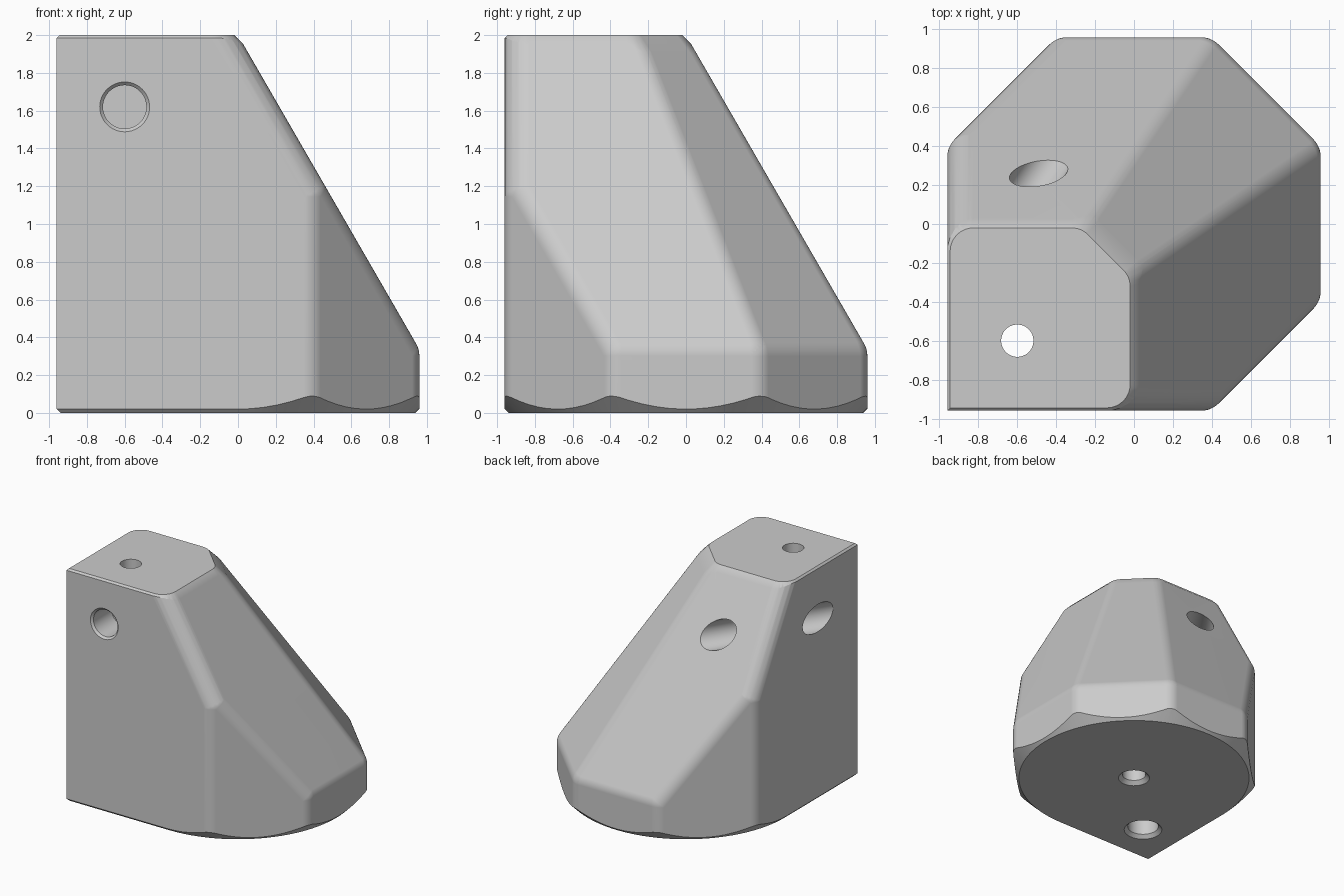
import bpy, bmesh, math
from itertools import combinations
from mathutils import Vector, Matrix

if "Cube" in bpy.data.objects:
    bpy.data.objects.remove(bpy.data.objects["Cube"], do_unlink=True)

HALF = 0.96      # half width of the base
FILLET = 0.13    # rounding of the outer edges
STEPS = 6        # facets per rounded edge


def new_object(name, bm):
    mesh = bpy.data.meshes.new(name)
    bmesh.ops.recalc_face_normals(bm, faces=bm.faces)
    bm.to_mesh(mesh)
    bm.free()
    obj = bpy.data.objects.new(name, mesh)
    bpy.context.collection.objects.link(obj)
    return obj


def hull(name, points):
    bm = bmesh.new()
    for p in points:
        bm.verts.new(p)
    bmesh.ops.remove_doubles(bm, verts=bm.verts, dist=0.0005)
    res = bmesh.ops.convex_hull(bm, input=bm.verts)
    loose = {g for g in res["geom_interior"] + res["geom_unused"]
             if isinstance(g, bmesh.types.BMVert)}
    bmesh.ops.delete(bm, geom=list(loose), context="VERTS")
    bmesh.ops.dissolve_limit(bm, angle_limit=math.radians(0.4),
                             verts=bm.verts, edges=bm.edges)
    return new_object(name, bm)


def rounded_solid(planes):
    """Points of the convex solid inside the planes, with rounded edges."""
    inner = [(n, d - FILLET) for n, d in planes]
    points = []
    for trio in combinations(inner, 3):
        m = Matrix([n for n, d in trio])
        if abs(m.determinant()) < 0.001:
            continue
        corner = m.inverted() @ Vector([d for n, d in trio])
        if any(n.dot(corner) > d + 0.0001 for n, d in inner):
            continue
        for i in range(STEPS + 1):
            for j in range(STEPS + 1 - i):
                mix = (trio[0][0] * i + trio[1][0] * j
                       + trio[2][0] * (STEPS - i - j))
                points.append(corner + mix.normalized() * FILLET)
    return points


def outline(arcs, corner, radius, z):
    """Rounded outline with one sharp corner, offset by its radius."""
    points = [Vector((corner - radius, corner - radius, z))]
    for cx, cy, start, end in arcs:
        count = max(6, (end - start) // 4)
        for k in range(count + 1):
            a = math.radians(start + (end - start) * k / count)
            points.append(Vector((cx + radius * math.cos(a),
                                  cy + radius * math.sin(a), z)))
    return points


def drill(name, start, direction, profile, sides=48):
    """Turned cutter: profile is a list of (depth, radius)."""
    bm = bmesh.new()
    turn = Vector(direction).to_track_quat("Z", "Y")
    rings = []
    for depth, radius in profile:
        rings.append([bm.verts.new(Vector(start) + turn @ Vector((
            radius * math.cos(math.tau * k / sides),
            radius * math.sin(math.tau * k / sides), depth)))
            for k in range(sides)])
    for a, b in zip(rings, rings[1:]):
        for k in range(sides):
            m = (k + 1) % sides
            bm.faces.new((a[k], a[m], b[m], b[k]))
    bm.faces.new(rings[0])
    bm.faces.new(rings[-1])
    return new_object(name, bm)


# Body: eight-sided base with one square corner, three sloping faces
planes = []
for k in range(8):
    if k != 5:
        a = math.radians(45 * k)
        planes.append((Vector((math.cos(a), math.sin(a), 0)), HALF))
slope = math.radians(30)
planes += [
    (Vector((math.cos(slope), 0, math.sin(slope))), 1.0),
    (Vector((0, math.cos(slope), math.sin(slope))), 1.0),
    (Vector((0.583, 0.583, 0.565)).normalized(), 0.984),
    (Vector((0, 0, 1)), 2.5),
    (Vector((0, 0, -1)), 0.5),
]
sharp_corner = [Vector((-HALF, -HALF, z)) for z in (-0.5, 2.5)]
body = hull("corner_foot_body", rounded_solid(planes) + sharp_corner)

# Chamfered limits of the underside and the top
base_arcs = [(0, 0, -90, 180)]
top_arcs = [(-0.14, -0.825, -90, 0), (-0.14, -0.32, 0, 45),
            (-0.32, -0.14, 45, 90), (-0.825, -0.14, 90, 180)]
limits = [
    hull("base_chamfer_cutter", outline(base_arcs, 0, 0.94, 0)
         + outline(base_arcs, 0, 3.94, 3)),
    hull("top_chamfer_cutter", outline(top_arcs, -0.825, 0.12, 2)
         + outline(top_arcs, -0.825, 3.12, -1)),
]

# Holes
entry, leave = Vector((-0.96, -0.42, 1.56)), Vector((-0.49, 0.26, 1.55))
cross = (leave - entry).normalized()
drills = [
    drill("front_hole_cutter", (-0.6, -HALF, 1.62), (0, 1, 0),
          [(-0.02, 0.152), (0.017, 0.115), (0.26, 0.115)]),
    drill("slanting_hole_cutter", entry - cross * 0.4, cross,
          [(0, 0.117), (1.8, 0.117)]),
    drill("centre_hole_cutter", (0, 0, 0), (0, 0, 1),
          [(-0.02, 0.147), (0.032, 0.095), (0.4, 0.095)]),
    drill("corner_hole_cutter", (-0.6, -0.6, 0), (0, 0, 1),
          [(-0.02, 0.174), (0.029, 0.125), (0.4, 0.125),
           (0.4, 0.083), (2.2, 0.083)]),
]

# Cut the body, then drop the cutters
for tools, operation in ((limits, "INTERSECT"), (drills, "DIFFERENCE")):
    for tool in tools:
        tool.hide_render = True
        mod = body.modifiers.new(tool.name, "BOOLEAN")
        mod.operation = operation
        mod.solver = "EXACT"
        mod.object = tool
graph = bpy.context.evaluated_depsgraph_get()
graph.update()
cut = bpy.data.meshes.new_from_object(body.evaluated_get(graph))
body.modifiers.clear()
body.data = cut
for tool in limits + drills:
    bpy.data.objects.remove(tool, do_unlink=True)

# One plain grey
grey = bpy.data.materials.new("plain_grey")
grey.use_nodes = True
colour = (0.6, 0.6, 0.6, 1)
grey.diffuse_color = colour
grey.node_tree.nodes["Principled BSDF"].inputs["Base Color"].default_value = colour
body.data.materials.clear()
body.data.materials.append(grey)

# Smooth rounding with crisp chamfers and flat faces
bpy.ops.object.select_all(action="DESELECT")
body.select_set(True)
bpy.context.view_layer.objects.active = body
bpy.ops.object.shade_smooth_by_angle(angle=math.radians(22))
flat = body.modifiers.new("flat_faces", "WEIGHTED_NORMAL")
flat.keep_sharp = True
